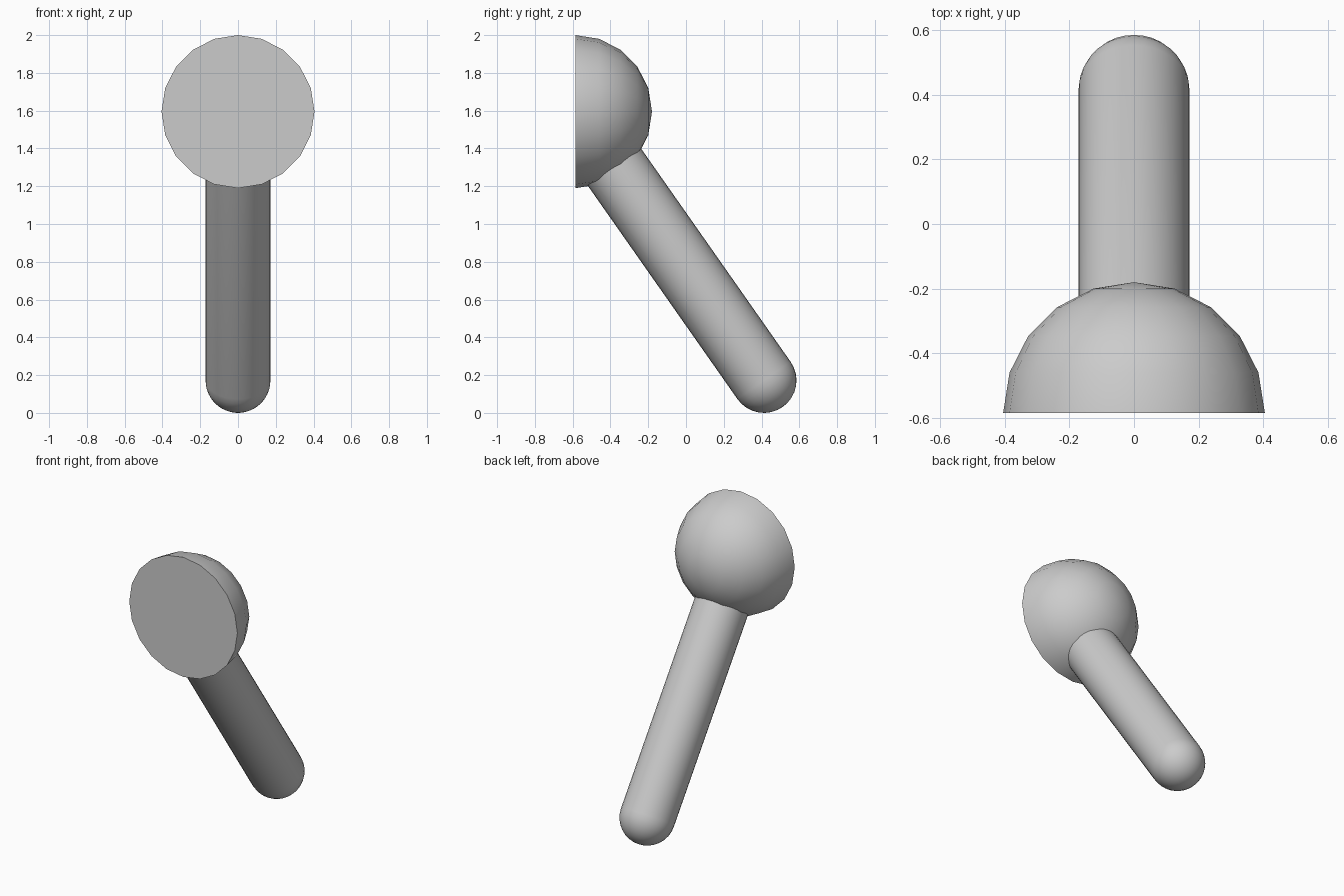
import bpy, bmesh
from math import pi, sin, cos
from mathutils import Vector

if "Cube" in bpy.data.objects:
    bpy.data.objects.remove(bpy.data.objects["Cube"])


def lathe(name, profile, sides, origin, axis):
    """Revolve (radius, height) points, from a pole to a flat end, around an axis."""
    bm = bmesh.new()
    pole = bm.verts.new((0, 0, profile[0][1]))
    rings = [[bm.verts.new((r * cos(2 * pi * i / sides), r * sin(2 * pi * i / sides), h))
              for i in range(sides)] for r, h in profile[1:]]
    for i in range(sides):
        j = (i + 1) % sides
        bm.faces.new((pole, rings[0][i], rings[0][j]))
        for a, b in zip(rings, rings[1:]):
            bm.faces.new((a[i], b[i], b[j], a[j]))
    bm.faces.new(rings[-1])
    bmesh.ops.recalc_face_normals(bm, faces=bm.faces)
    mesh = bpy.data.meshes.new(name)
    bm.to_mesh(mesh)
    bm.free()
    ob = bpy.data.objects.new(name, mesh)
    bpy.context.collection.objects.link(ob)
    ob.location = origin
    ob.rotation_mode = 'QUATERNION'
    ob.rotation_quaternion = axis.to_track_quat('Z', 'Y')
    bpy.ops.object.select_all(action='DESELECT')
    ob.select_set(True)
    bpy.context.view_layer.objects.active = ob
    bpy.ops.object.shade_smooth_by_angle(angle=pi / 6)
    return ob


def dome(radius, steps, sign=1):
    """Quarter circle from the pole to the rim."""
    return [(radius * sin(pi / 2 * k / steps), sign * radius * cos(pi / 2 * k / steps))
            for k in range(steps + 1)]


HEAD_R, STEM_R = 0.405, 0.172
head_centre = Vector((0, -0.585, 1.595))
tip_centre = Vector((0, 0.413, STEM_R))
along = head_centre - tip_centre

# Half-ball head, flat side facing the front
lathe("head", dome(HEAD_R, 5), 20, head_centre, Vector((0, 1, 0)))

# Slanted stem with a rounded foot, ending just inside the head
lathe("stem", dome(STEM_R, 8, -1) + [(STEM_R, along.length - 0.33)], 32, tip_centre, along)
